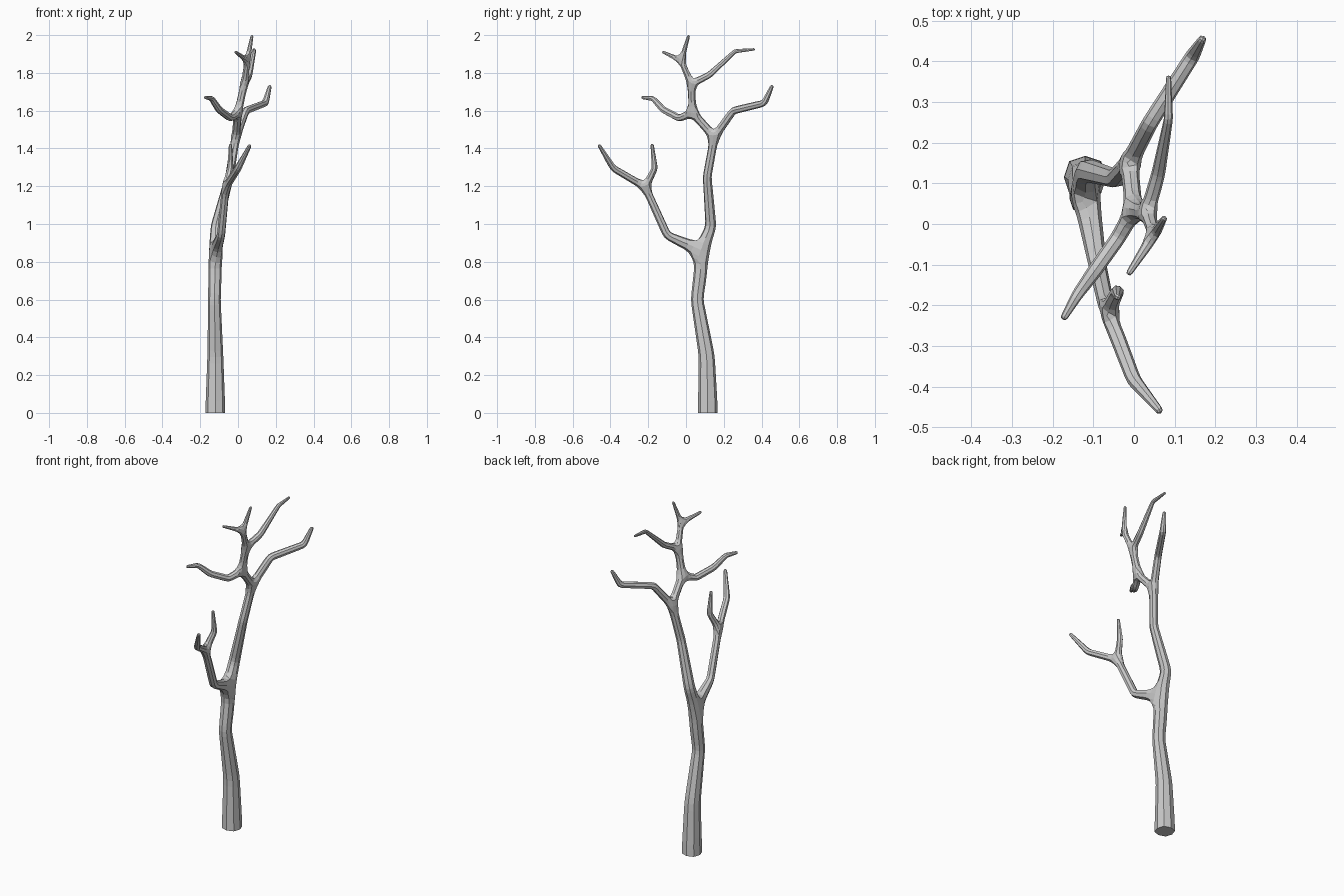
import bpy, bmesh
from mathutils import Vector

if "Cube" in bpy.data.objects:
    bpy.data.objects.remove(bpy.data.objects["Cube"])

# Tree skeleton: each branch is a path of (x, y, z, radius);
# a branch starts at the last point of its parent.
bm = bmesh.new()
skin = bm.verts.layers.skin.verify()


def grow(start, points):
    prev = start
    for x, y, z, r in points:
        v = bm.verts.new((x, y, z))
        v[skin].radius = (r, r)
        if prev:
            bm.edges.new((prev, v))
        else:
            v[skin].use_root = True
        prev = v
    return prev


# Trunk (starts below ground, trimmed flat later)
fork = grow(None, [(-.12, .115, -.06, .054), (-.12, .115, .06, .051),
                   (-.12, .11, .3, .042), (-.125, .058, .6, .033),
                   (-.122, .075, .73, .035), (-.12, .085, .855, .035)])

# Low limb towards the front, with two twigs
low = grow(fork, [(-.09, -.1, .94, .022), (-.065, -.215, 1.195, .02)])
grow(low, [(0, -.385, 1.295, .018), (.065, -.462, 1.42, .009)])
grow(low, [(-.04, -.165, 1.295, .016), (-.04, -.18, 1.425, .008)])

# Upper trunk
upper = grow(fork, [(-.115, .132, .99, .029), (-.045, .112, 1.25, .023),
                    (-.012, .15, 1.46, .022)])

# Long limb towards the back
grow(upper, [(.04, .25, 1.6, .02), (.145, .415, 1.64, .018),
             (.17, .458, 1.735, .009)])

# Crown
crown = grow(upper, [(0, .035, 1.59, .021)])
grow(crown, [(-.04, -.035, 1.56, .019), (-.1, -.12, 1.605, .018),
             (-.14, -.175, 1.665, .014), (-.175, -.235, 1.67, .008)])
top = grow(crown, [(.033, .028, 1.74, .019)])
grow(top, [(.06, .125, 1.79, .017), (.085, .26, 1.915, .011),
           (.085, .365, 1.925, .006)])
tip = grow(top, [(.05, -.025, 1.865, .015)])
grow(tip, [(.075, .015, 2.0, .007)])
grow(tip, [(-.015, -.125, 1.912, .007)])

mesh = bpy.data.meshes.new("skeleton")
bm.to_mesh(mesh)
bm.free()
tree = bpy.data.objects.new("bare_tree", mesh)
bpy.context.collection.objects.link(tree)

# Skin the skeleton, then round to eight sides
sk = tree.modifiers.new("skin", 'SKIN')
sk.branch_smoothing = 0.0
sk.use_x_symmetry = False
sub = tree.modifiers.new("round", 'SUBSURF')
sub.levels = sub.render_levels = 1
sub.use_limit_surface = False

bpy.context.view_layer.update()
deps = bpy.context.evaluated_depsgraph_get()
result = bpy.data.meshes.new_from_object(tree.evaluated_get(deps))
tree.modifiers.clear()
tree.data = result

# Trim the trunk flat at ground level
bm = bmesh.new()
bm.from_mesh(result)
bmesh.ops.bisect_plane(bm, geom=bm.verts[:] + bm.edges[:] + bm.faces[:],
                       plane_co=Vector((0, 0, 0)), plane_no=Vector((0, 0, 1)),
                       clear_inner=True)
bmesh.ops.holes_fill(bm, edges=[e for e in bm.edges if e.is_boundary], sides=0)
bmesh.ops.recalc_face_normals(bm, faces=bm.faces[:])
for f in bm.faces:
    f.smooth = False
bm.to_mesh(result)
bm.free()
